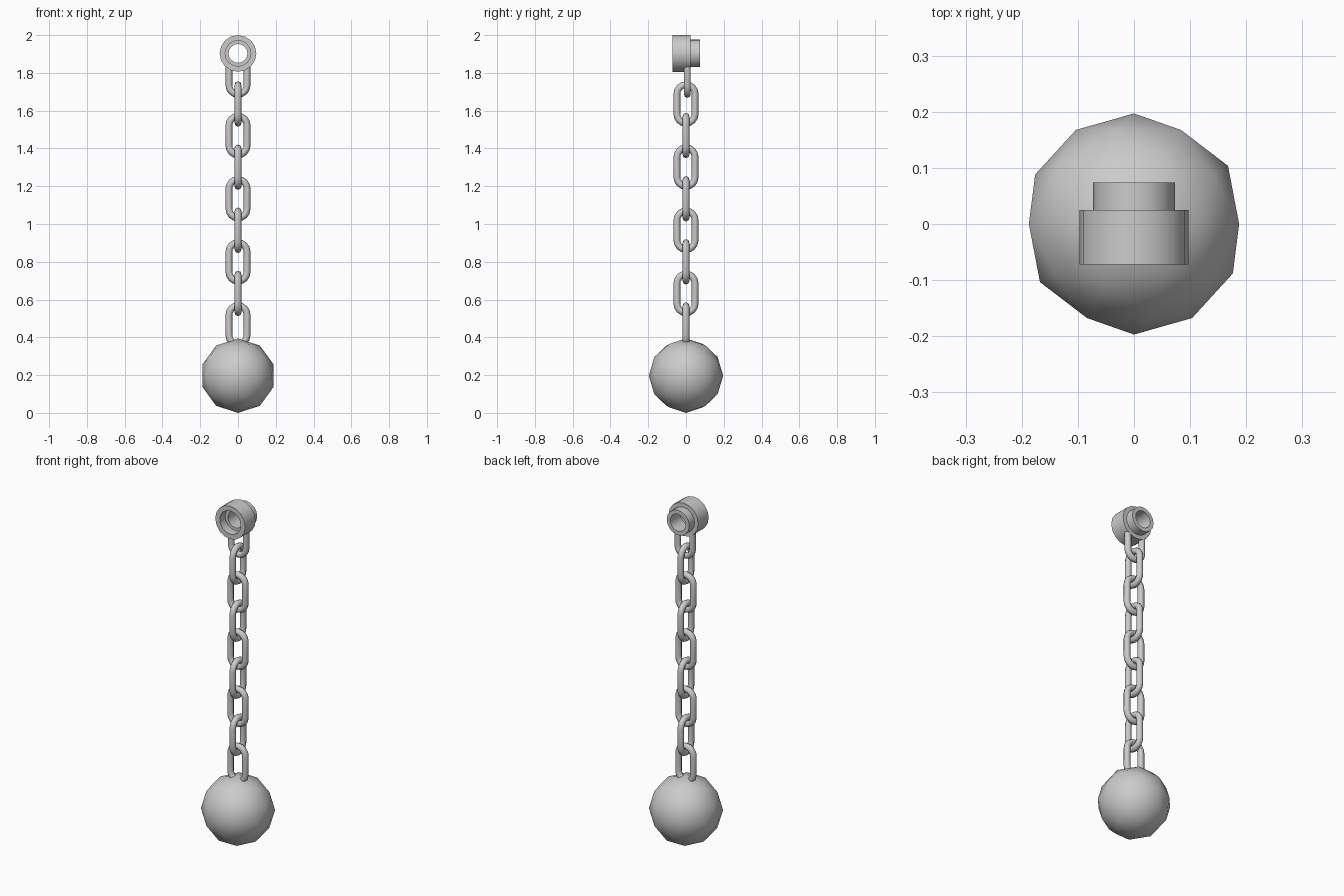
import bpy, bmesh
from math import sin, cos, pi

if "Cube" in bpy.data.objects:
    bpy.data.objects.remove(bpy.data.objects["Cube"])

WIRE = 0.018      # chain wire radius
BEND = 0.048      # bend radius of a link's centre line
HALF = 0.054      # half length of a link's straight side
PITCH = 0.1672    # height step between links


def smooth(obj, angle=0.7):
    bpy.ops.object.select_all(action='DESELECT')
    obj.select_set(True)
    bpy.context.view_layer.objects.active = obj
    bpy.ops.object.shade_smooth_by_angle(angle=angle)


def wire(name, pts, closed):
    """Round wire along points in the xz plane, turned into a mesh."""
    cu = bpy.data.curves.new(name, 'CURVE')
    cu.dimensions = '3D'
    cu.bevel_depth = WIRE
    cu.bevel_resolution = 2
    sp = cu.splines.new('POLY')
    sp.points.add(len(pts) - 1)
    for p, (x, z) in zip(sp.points, pts):
        p.co = (x, 0, z, 1)
    sp.use_cyclic_u = closed
    obj = bpy.data.objects.new(name, cu)
    bpy.context.collection.objects.link(obj)
    bpy.ops.object.select_all(action='DESELECT')
    obj.select_set(True)
    bpy.context.view_layer.objects.active = obj
    bpy.ops.object.convert(target='MESH')
    obj = bpy.context.view_layer.objects.active
    smooth(obj, 1.2)
    return obj


def arc(start, z0, n=8):
    return [(BEND * cos(start + pi * i / n), z0 + BEND * sin(start + pi * i / n))
            for i in range(n + 1)]


# Iron ball: faceted sphere turned so a five-fold axis points forward
bpy.ops.mesh.primitive_ico_sphere_add(subdivisions=2, radius=0.197,
                                      location=(0, 0, 0.197), rotation=(pi / 2, 0, 0))
ball = bpy.context.object
ball.name = "ball"
smooth(ball, pi)

# Chain: closed links, alternately turned by 90 degrees
first = wire("chain_link", arc(0, HALF) + arc(pi, -HALF), True)
first.location.z = 0.465
for k in range(1, 8):
    link = first.copy()
    link.name = f"chain_link_{k}"
    link.location.z = 0.465 + PITCH * k
    link.rotation_euler.z = pi / 2 * (k % 2)
    bpy.context.collection.objects.link(link)

# Top half link, its open ends set into the socket wall
loop = wire("top_loop", [(-BEND, 0.11)] + arc(pi, 0) + [(BEND, 0.11)], False)
loop.location = (0, 0.007, 1.734)

# Stepped hollow socket: closed (radius, y) profile turned around the y axis
profile = [(0.097, -0.072), (0.097, 0.025), (0.073, 0.025), (0.073, 0.074),
           (0.050, 0.074), (0.050, -0.022), (0.068, -0.022), (0.068, -0.072)]
SIDES = 16
bm = bmesh.new()
rings = [[bm.verts.new((r * cos(2 * pi * i / SIDES), y, r * sin(2 * pi * i / SIDES)))
          for r, y in profile] for i in range(SIDES)]
n = len(profile)
for i in range(SIDES):
    a, b = rings[i], rings[(i + 1) % SIDES]
    for j in range(n):
        bm.faces.new((a[j], a[(j + 1) % n], b[(j + 1) % n], b[j]))
bmesh.ops.recalc_face_normals(bm, faces=bm.faces)
mesh = bpy.data.meshes.new("socket")
bm.to_mesh(mesh)
bm.free()
socket = bpy.data.objects.new("socket", mesh)
socket.location.z = 1.903
bpy.context.collection.objects.link(socket)
smooth(socket)
